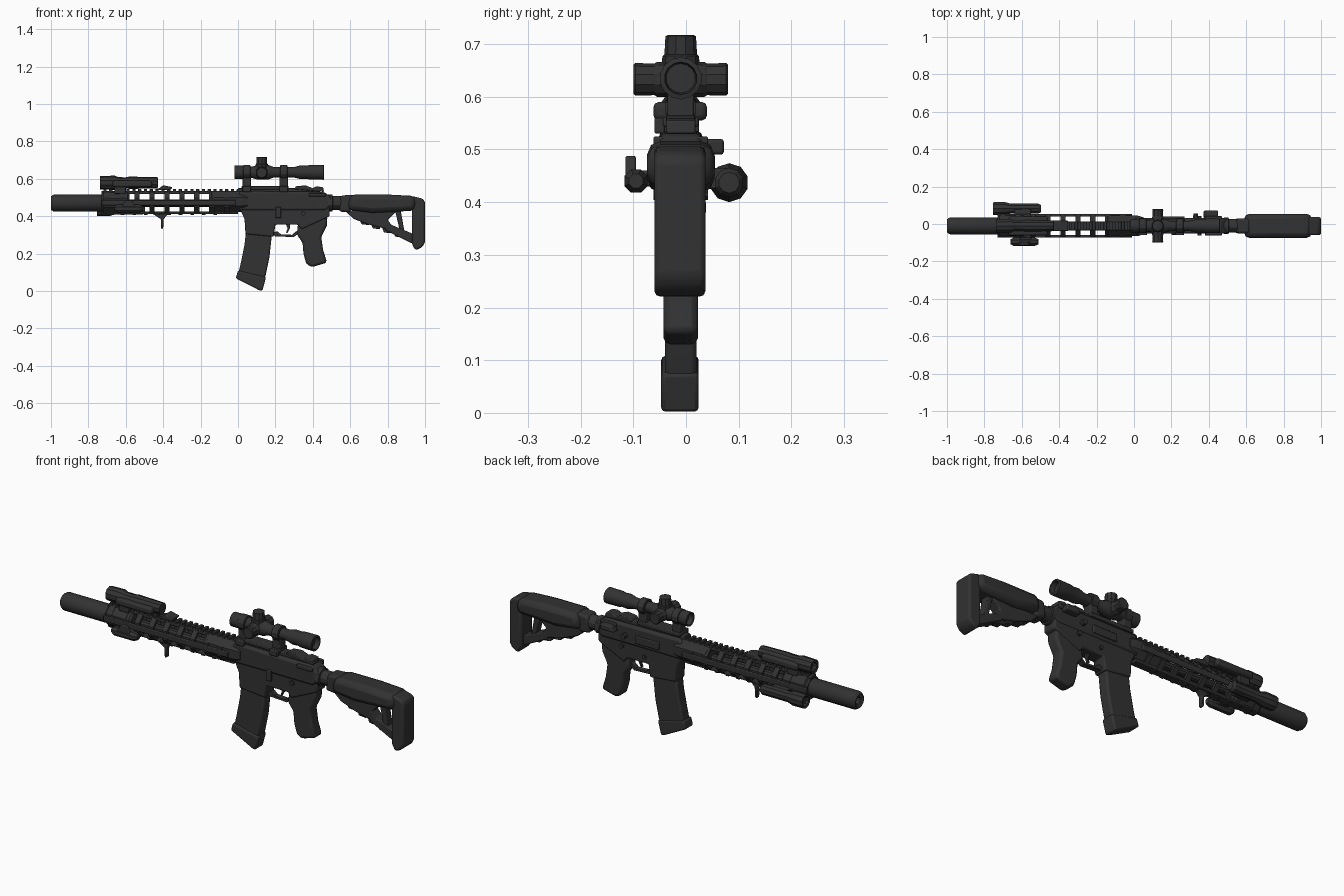
import bpy, bmesh, math
from mathutils import Vector

CY = -0.01  # centre plane of the rifle
mat = bpy.data.materials.new("dark_grey")
mat.diffuse_color = (0.032, 0.032, 0.032, 1)


def finish(name, bm, bevel=0.0, angle=30):
    bmesh.ops.recalc_face_normals(bm, faces=bm.faces[:])
    me = bpy.data.meshes.new(name)
    bm.to_mesh(me)
    bm.free()
    ob = bpy.data.objects.new(name, me)
    bpy.context.collection.objects.link(ob)
    me.materials.append(mat)
    if bevel:
        m = ob.modifiers.new("bevel", 'BEVEL')
        m.width, m.segments, m.limit_method = bevel, 2, 'ANGLE'
    bpy.ops.object.select_all(action='DESELECT')
    ob.select_set(True)
    bpy.context.view_layer.objects.active = ob
    bpy.ops.object.shade_smooth_by_angle(angle=math.radians(angle))
    return ob


def lathe(name, prof, c=(0, CY, 0), n=14, axis='X', closed=False, sy=1.0):
    """Turn (position, radius) points about an axis through c."""
    bm = bmesh.new()
    rings = []
    for p, r in prof:
        ring = []
        for i in range(n):
            a = 2 * math.pi * (i + 0.5) / n
            u, v = r * math.cos(a) * sy, r * math.sin(a)
            d = {'X': (p, u, v), 'Y': (u, p, v), 'Z': (u, v, p)}[axis]
            ring.append(bm.verts.new(Vector(c) + Vector(d)))
        rings.append(ring)
    pairs = list(zip(rings, rings[1:]))
    if closed:
        pairs.append((rings[-1], rings[0]))
    else:
        bm.faces.new(rings[0])
        bm.faces.new(rings[-1])
    for a, b in pairs:
        for i in range(n):
            j = (i + 1) % n
            bm.faces.new((a[i], a[j], b[j], b[i]))
    return finish(name, bm)


def plate(name, pts, y0, y1, bevel=0.008):
    """Extrude an x-z outline from y0 to y1."""
    bm = bmesh.new()
    f = bm.faces.new([bm.verts.new((x, y0, z)) for x, z in pts])
    r = bmesh.ops.extrude_face_region(bm, geom=[f])
    vs = [g for g in r['geom'] if isinstance(g, bmesh.types.BMVert)]
    bmesh.ops.translate(bm, verts=vs, vec=(0, y1 - y0, 0))
    return finish(name, bm, bevel)


def box(name, x0, x1, y0, y1, z0, z1, bevel=0.004):
    return plate(name, [(x0, z0), (x1, z0), (x1, z1), (x0, z1)], y0, y1, bevel)


# suppressor and barrel
lathe("suppressor", [(-0.97, 0.018), (-0.99, 0.018), (-1.0, 0.036), (-0.985, 0.046),
                     (-0.72, 0.046), (-0.70, 0.036), (-0.66, 0.034)], (0, CY, 0.47))
lathe("barrel", [(-0.7, 0.02), (0.05, 0.02)], (0, CY, 0.47), 10)

# open handguard: ribs, longerons and rail teeth
for i in range(9):
    x = -0.70 + i * 0.08
    w = 0.014
    lathe("handguard_rib", [(x - w, 0.062), (x + w, 0.062), (x + w, 0.047), (x - w, 0.047)],
          (0, CY, 0.473), 8, closed=True)
lathe("handguard_nose", [(-0.73, 0.05), (-0.72, 0.06), (-0.59, 0.06), (-0.58, 0.05)], (0, CY, 0.473), 8)
lathe("handguard_collar", [(-0.15, 0.045), (-0.14, 0.059), (0.02, 0.059), (0.05, 0.05)], (0, CY, 0.478), 8)
box("top_rail", -0.73, 0.02, CY - 0.024, CY + 0.024, 0.518, 0.535)
box("bottom_rail", -0.73, -0.0, CY - 0.024, CY + 0.024, 0.412, 0.426)
for s in (-1, 1):
    y = CY + s * 0.056
    box("side_rail", -0.73, -0.01, y - 0.007, y + 0.007, 0.457, 0.487)
for i in range(24):
    x = -0.72 + i * 0.031
    box("rail_tooth", x, x + 0.017, CY - 0.024, CY + 0.024, 0.532, 0.545, 0.002)
    if i % 2 and x < -0.1:
        box("lower_tooth", x, x + 0.02, CY - 0.02, CY + 0.02, 0.406, 0.415, 0.002)

# top aiming module on the front of the rail
lathe("aiming_module", [(-0.715, 0.022), (-0.735, 0.022), (-0.738, 0.036), (-0.66, 0.038), (-0.64, 0.030),
                        (-0.60, 0.029), (-0.58, 0.033), (-0.43, 0.030), (-0.428, 0.02)],
      (0, CY, 0.579), 10)
box("aiming_module_body", -0.67, -0.46, CY - 0.052, CY + 0.05, 0.555, 0.59, 0.01)
box("aiming_module_foot", -0.66, -0.60, CY - 0.035, CY + 0.035, 0.52, 0.56)
plate("front_sight", [(-0.45, 0.54), (-0.36, 0.54), (-0.35, 0.555), (-0.40, 0.566), (-0.42, 0.55)],
      CY - 0.028, CY + 0.028, 0.004)

# side light on the far side, small switch housing on the near side
lathe("side_light", [(-0.735, 0.026), (-0.75, 0.026), (-0.753, 0.036), (-0.69, 0.037),
                     (-0.66, 0.028), (-0.51, 0.028), (-0.498, 0.02)], (0, 0.082, 0.437), 10)
box("side_light_clamp", -0.64, -0.55, 0.03, 0.08, 0.425, 0.465)
lathe("switch_housing", [(-0.66, 0.014), (-0.645, 0.024), (-0.53, 0.024), (-0.51, 0.014)], (0, -0.095, 0.44), 8)
plate("switch_fin", [(-0.63, 0.44), (-0.54, 0.44), (-0.57, 0.488), (-0.60, 0.488)], -0.115, -0.095, 0.004)
box("switch_clamp", -0.61, -0.55, -0.09, -0.05, 0.43, 0.46)
# hand stop under the handguard
plate("hand_stop", [(-0.46, 0.415), (-0.37, 0.415), (-0.398, 0.385), (-0.40, 0.335), (-0.41, 0.33),
                    (-0.413, 0.385)], CY - 0.012, CY + 0.012, 0.003)

# receiver
plate("upper_receiver", [(0.0, 0.43), (0.47, 0.43), (0.50, 0.455), (0.50, 0.50), (0.46, 0.53), (0.02, 0.535),
                         (0.0, 0.52)], CY - 0.042, CY + 0.042, 0.012)
plate("lower_receiver", [(0.01, 0.44), (0.035, 0.385), (0.04, 0.305), (0.19, 0.29), (0.20, 0.355), (0.32, 0.355),
                         (0.34, 0.33), (0.46, 0.385), (0.49, 0.40), (0.49, 0.45), (0.01, 0.45)],
      CY - 0.038, CY + 0.038, 0.007)
box("receiver_rail", 0.0, 0.44, CY - 0.024, CY + 0.024, 0.53, 0.55)
box("ejection_cover", 0.13, 0.27, CY + 0.035, CY + 0.05, 0.45, 0.49)
lathe("forward_assist", [(0.0, 0.016), (0.065, 0.014)], (0.33, CY, 0.475), 8, 'Y')
lathe("selector", [(-0.052, 0.012), (0.052, 0.012)], (0.35, CY, 0.415), 8, 'Y')
box("bolt_catch", 0.20, 0.23, CY - 0.048, CY - 0.03, 0.39, 0.45)
lathe("magazine_button", [(0, 0.012), (0.048, 0.01)], (0.22, CY, 0.39), 8, 'Y')
box("charging_handle", 0.38, 0.47, CY - 0.052, CY + 0.052, 0.505, 0.525)
plate("charging_latch", [(0.37, 0.49), (0.45, 0.49), (0.45, 0.52), (0.39, 0.52)], CY + 0.04, 0.072, 0.006)
plate("rear_sight", [(0.30, 0.545), (0.46, 0.53), (0.455, 0.555), (0.42, 0.56), (0.40, 0.55), (0.36, 0.565),
                     (0.31, 0.56)], CY - 0.028, CY + 0.028, 0.004)

# magazine
plate("magazine", [(0.045, 0.34), (0.035, 0.25), (0.015, 0.15), (0.0, 0.085), (0.125, 0.03), (0.147, 0.08),
                   (0.168, 0.18), (0.182, 0.31)], CY - 0.03, CY + 0.03, 0.009)
plate("magazine_base", [(-0.012, 0.068), (0.0, 0.11), (0.15, 0.075), (0.13, 0.0), (0.11, 0.006)],
      CY - 0.037, CY + 0.034, 0.008)
# trigger and guard
for pts in ([(0.18, 0.31), (0.20, 0.29), (0.23, 0.303), (0.21, 0.32)],
            [(0.20, 0.293), (0.30, 0.288), (0.305, 0.30), (0.20, 0.305)],
            [(0.295, 0.288), (0.335, 0.315), (0.33, 0.335), (0.29, 0.302)]):
    plate("trigger_guard", pts, CY - 0.014, CY + 0.014, 0.002)
plate("trigger", [(0.255, 0.36), (0.28, 0.36), (0.277, 0.335), (0.264, 0.31), (0.257, 0.313), (0.265, 0.335)],
      CY - 0.007, CY + 0.007, 0.002)
# pistol grip
plate("pistol_grip", [(0.32, 0.36), (0.315, 0.30), (0.345, 0.26), (0.35, 0.20), (0.365, 0.145), (0.395, 0.128),
                      (0.476, 0.152), (0.455, 0.22), (0.445, 0.29), (0.475, 0.35), (0.478, 0.40), (0.40, 0.40)],
      CY - 0.033, CY + 0.033, 0.013)

# stock
lathe("buffer_tube", [(0.48, 0.046), (0.505, 0.046), (0.507, 0.038), (0.9, 0.038)], (0, CY, 0.471), 12)
plate("stock_collar", [(0.54, 0.425), (0.60, 0.42), (0.62, 0.515), (0.55, 0.511)], CY - 0.04, CY + 0.04, 0.012)
plate("stock_body", [(0.585, 0.435), (0.72, 0.418), (0.95, 0.43), (0.95, 0.508), (0.80, 0.516), (0.60, 0.516)],
      CY - 0.064, CY + 0.064, 0.026)
plate("stock_web", [(0.57, 0.43), (0.62, 0.385), (0.70, 0.355), (0.78, 0.335), (0.84, 0.33), (0.80, 0.38),
                    (0.85, 0.43)], CY - 0.028, CY + 0.028, 0.006)
plate("stock_strut", [(0.77, 0.375), (0.79, 0.325), (0.93, 0.255), (0.95, 0.30)], CY - 0.028, CY + 0.028, 0.006)
plate("stock_brace", [(0.84, 0.43), (0.87, 0.43), (0.895, 0.29), (0.87, 0.30)], CY - 0.022, CY + 0.022, 0.004)
for i in range(4):  # notched lever under the stock
    x = 0.65 + i * 0.06
    z = 0.365 - i * 0.022
    plate("stock_notch", [(x, z + 0.02), (x + 0.01, z - 0.008), (x + 0.05, z - 0.012), (x + 0.05, z + 0.01)],
          CY - 0.02, CY + 0.02, 0.003)
plate("butt_pad", [(0.93, 0.25), (0.95, 0.217), (0.985, 0.235), (1.0, 0.26), (1.0, 0.48), (0.985, 0.495),
                   (0.93, 0.508)], CY - 0.05, CY + 0.047, 0.014)

# scope with mount
lathe("scope", [(0.01, 0.029), (-0.015, 0.029), (-0.018, 0.036), (0.045, 0.036), (0.075, 0.03), (0.10, 0.038),
                (0.165, 0.038), (0.19, 0.028), (0.30, 0.028), (0.335, 0.037), (0.37, 0.035), (0.38, 0.039),
                (0.458, 0.040), (0.46, 0.031), (0.435, 0.028)], (0, CY, 0.635), 14)
lathe("top_turret", [(0, 0.036), (0.042, 0.035), (0.045, 0.031), (0.08, 0.029), (0.082, 0.025)],
      (0.127, CY, 0.635), 10, 'Z')
for s in (-1, 1):
    lathe("side_turret", [(0, 0.034), (s * 0.045, 0.033), (s * 0.05, 0.03), (s * 0.086, 0.031), (s * 0.09, 0.027)],
          (0.127, CY, 0.633), 10, 'Y')
box("mount_base", 0.02, 0.27, CY - 0.034, CY + 0.034, 0.543, 0.562)
for x0, x1 in ((0.025, 0.07), (0.222, 0.268)):
    box("mount_post", x0, x1, CY - 0.025, CY + 0.025, 0.55, 0.61)
    xm = (x0 + x1) / 2
    lathe("mount_ring", [(xm - 0.02, 0.036), (xm - 0.017, 0.04), (xm + 0.017, 0.04), (xm + 0.02, 0.036)],
          (0, CY, 0.635), 12)
    box("mount_clamp", x0, x1, CY - 0.05, CY - 0.03, 0.53, 0.56)
